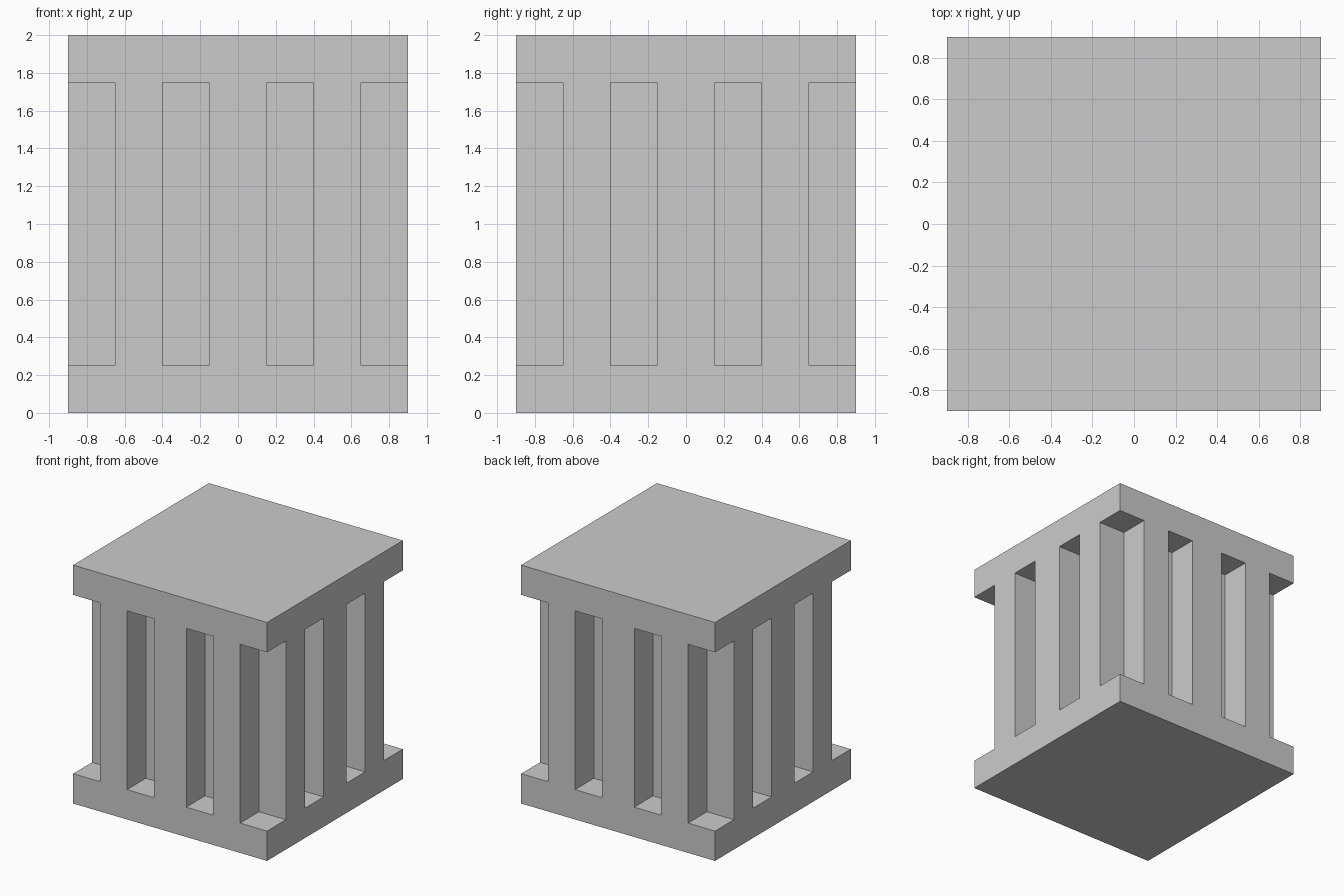
import bpy, bmesh
from mathutils import Matrix, Vector

if "Cube" in bpy.data.objects:
    bpy.data.objects.remove(bpy.data.objects["Cube"])


def add_box(bm, x, y, z):
    """Axis-aligned box from (min, max) ranges."""
    size = Vector([r[1] - r[0] for r in (x, y, z)])
    mid = Vector([(r[0] + r[1]) / 2 for r in (x, y, z)])
    bmesh.ops.create_cube(bm, size=1, matrix=Matrix.Translation(mid) @ Matrix.Diagonal((*size, 1)))


def make_object(name, bm):
    mesh = bpy.data.meshes.new(name)
    bm.to_mesh(mesh)
    bm.free()
    obj = bpy.data.objects.new(name, mesh)
    bpy.context.collection.objects.link(obj)
    return obj


HALF, CORE, HEIGHT, PLATE = 0.9, 0.65, 2.0, 0.25
z_slot = (PLATE, HEIGHT - PLATE)

# Solid block: base plate, ribbed shaft and top plate
bm = bmesh.new()
add_box(bm, (-HALF, HALF), (-HALF, HALF), (0, HEIGHT))
block = make_object("ribbed_pedestal", bm)

# Cutters: four corner notches and two slots per side
bm = bmesh.new()
outer = {1: (CORE, HALF + 0.1), -1: (-HALF - 0.1, -CORE)}
slot = {1: (0.15, 0.4), -1: (-0.4, -0.15)}
for a in (-1, 1):
    for b in (-1, 1):
        add_box(bm, outer[a], outer[b], z_slot)
        add_box(bm, slot[a], outer[b], z_slot)
        add_box(bm, outer[a], slot[b], z_slot)
cutter = make_object("slot_cutter", bm)
cutter.hide_render = True

# Carve the slots and bake the result
mod = block.modifiers.new("slots", "BOOLEAN")
mod.operation = "DIFFERENCE"
mod.solver = "EXACT"
mod.object = cutter
bpy.context.view_layer.objects.active = block
bpy.ops.object.modifier_apply(modifier=mod.name)
bpy.data.objects.remove(cutter)
